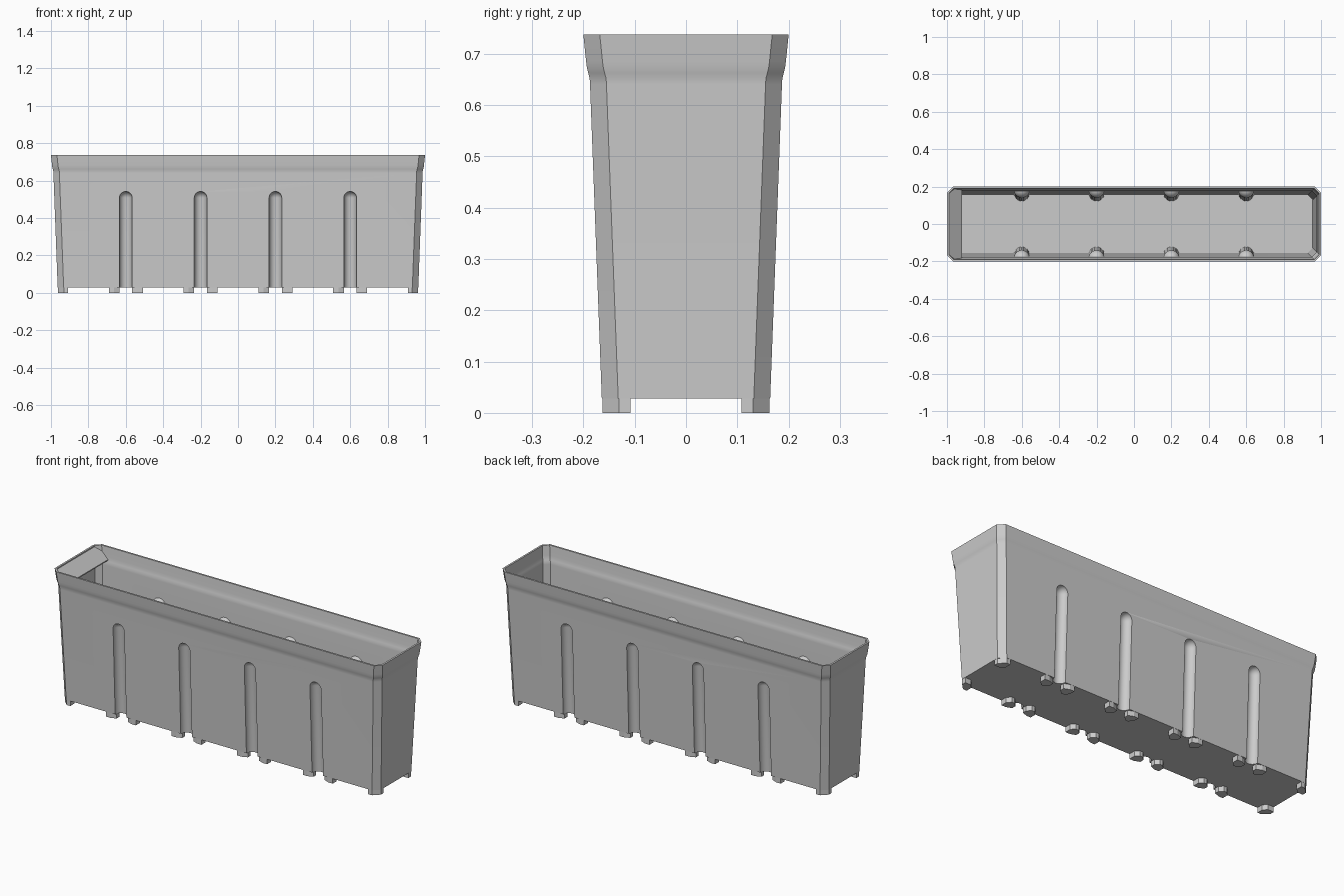
import bpy, bmesh
from mathutils import Matrix

cube = bpy.data.objects.get("Cube")
if cube:
    bpy.data.objects.remove(cube, do_unlink=True)

grey = bpy.data.materials.new("plain grey")
grey.use_nodes = True
COLOR = (0.6, 0.6, 0.6, 1)
grey.diffuse_color = COLOR
grey.node_tree.nodes["Principled BSDF"].inputs["Base Color"].default_value = COLOR

WALL, FLOOR, TOP = 0.01, 0.028, 0.737
GROOVES = (-0.6, -0.2, 0.2, 0.6)
GROOVE_R, GROOVE_Z = 0.034, 0.508

# Outer half depth of the tub by height; the half length is always 0.8 more
PROFILE = [(0.64, 0.187), (0.652, 0.1877), (0.662, 0.1905), (0.672, 0.193),
           (0.685, 0.1947), (TOP, 0.2)]


def wall_y(z):
    return 0.163 + 0.0375 * z


def make_object(name, bm):
    bmesh.ops.recalc_face_normals(bm, faces=bm.faces)
    mesh = bpy.data.meshes.new(name)
    bm.to_mesh(mesh)
    bm.free()
    mesh.materials.append(grey)
    obj = bpy.data.objects.new(name, mesh)
    bpy.context.collection.objects.link(obj)
    return obj


def loft(name, levels, inset):
    """Stack chamfered rectangles into a closed solid."""
    bm = bmesh.new()
    rings = []
    for z, half in levels:
        hy, hx, c = half - inset, half + 0.8 - inset, 0.032 - 0.586 * inset
        pts = [(hx, hy - c), (hx - c, hy), (c - hx, hy), (-hx, hy - c),
               (-hx, c - hy), (c - hx, -hy), (hx - c, -hy), (hx, c - hy)]
        rings.append([bm.verts.new((x, y, z)) for x, y in pts])
    for a, b in zip(rings, rings[1:]):
        for i in range(8):
            j = (i + 1) % 8
            bm.faces.new((a[i], a[j], b[j], b[i]))
    bm.faces.new(rings[0])
    bm.faces.new(rings[-1])
    return make_object(name, bm)


def capsules(name, radius):
    """Round-topped rods that lean with the front and back walls."""
    bm = bmesh.new()
    for gx in GROOVES:
        for side in (-1, 1):
            rod = bmesh.ops.create_uvsphere(bm, u_segments=24, v_segments=16, radius=radius)
            for v in rod["verts"]:
                if v.co.z < -0.01 * radius:
                    if v.co.z > -0.3 * radius:
                        v.co.xy = v.co.xy.normalized() * radius
                    v.co.z -= GROOVE_Z + 0.05
                v.co.z += GROOVE_Z
                v.co.x += gx
                v.co.y += side * wall_y(v.co.z)
    return make_object(name, bm)


def cut(target, cutter):
    mod = target.modifiers.new("cut", "BOOLEAN")
    mod.operation = "DIFFERENCE"
    mod.solver = "EXACT"
    mod.object = cutter
    bpy.context.view_layer.update()
    result = bpy.data.meshes.new_from_object(
        target.evaluated_get(bpy.context.evaluated_depsgraph_get()))
    target.modifiers.clear()
    target.data = result
    bpy.data.objects.remove(cutter, do_unlink=True)


def prism(name, outline, z0, z1):
    bm = bmesh.new()
    face = bm.faces.new([bm.verts.new((x, y, z0)) for x, y in outline])
    top = bmesh.ops.extrude_face_region(bm, geom=[face])["geom"]
    bmesh.ops.translate(bm, vec=(0, 0, z1 - z0),
                        verts=[v for v in top if isinstance(v, bmesh.types.BMVert)])
    return make_object(name, bm)


# Tub: grooved shell hollowed by a cavity that keeps the groove walls
tub = loft("planter_tub", [(FLOOR, wall_y(FLOOR))] + PROFILE, 0)
cavity = loft("cavity", [(0.04, wall_y(0.04))] + PROFILE + [(0.76, 0.2023)], WALL)
cut(tub, capsules("groove_cutter", GROOVE_R))
cut(cavity, capsules("groove_wall", GROOVE_R + 0.008))
cut(tub, cavity)

# Corner feet follow the chamfered outline
E, IN, C = 0.163, 0.108, 0.032
for sx in (-1, 1):
    for sy in (-1, 1):
        pts = [(E, IN), (E, E - C), (E - C, E), (IN, E), (IN, IN + 0.02), (IN + 0.02, IN)]
        prism("corner_foot", [(sx * (x + 0.8), sy * y) for x, y in pts], 0, FLOOR + 0.002)

# Pairs of small feet beside every groove
for gx in GROOVES:
    for side in (-1, 1):
        for sy in (-1, 1):
            pts = [(0.034, IN + 0.02), (0.034, E - 0.012), (0.064, E), (0.091, E),
                   (0.091, IN + 0.02), (0.071, IN), (0.054, IN)]
            prism("groove_foot", [(gx + side * x, sy * y) for x, y in pts], 0, FLOOR + 0.002)

# Sloping flap inside one end of the rim
flap = prism("end_flap", [(-0.994, -0.162), (-0.965, -0.188), (-0.92, -0.182),
                          (-0.92, 0.182), (-0.965, 0.188), (-0.994, 0.162)], 0, 0.006)
for v in flap.data.vertices:
    v.co.z += 0.729 - 0.85 * (v.co.x + 0.994)

# Smooth shading with crisp edges
bpy.ops.object.select_all(action="DESELECT")
tub.select_set(True)
bpy.context.view_layer.objects.active = tub
bpy.ops.object.shade_smooth_by_angle(angle=0.52)
